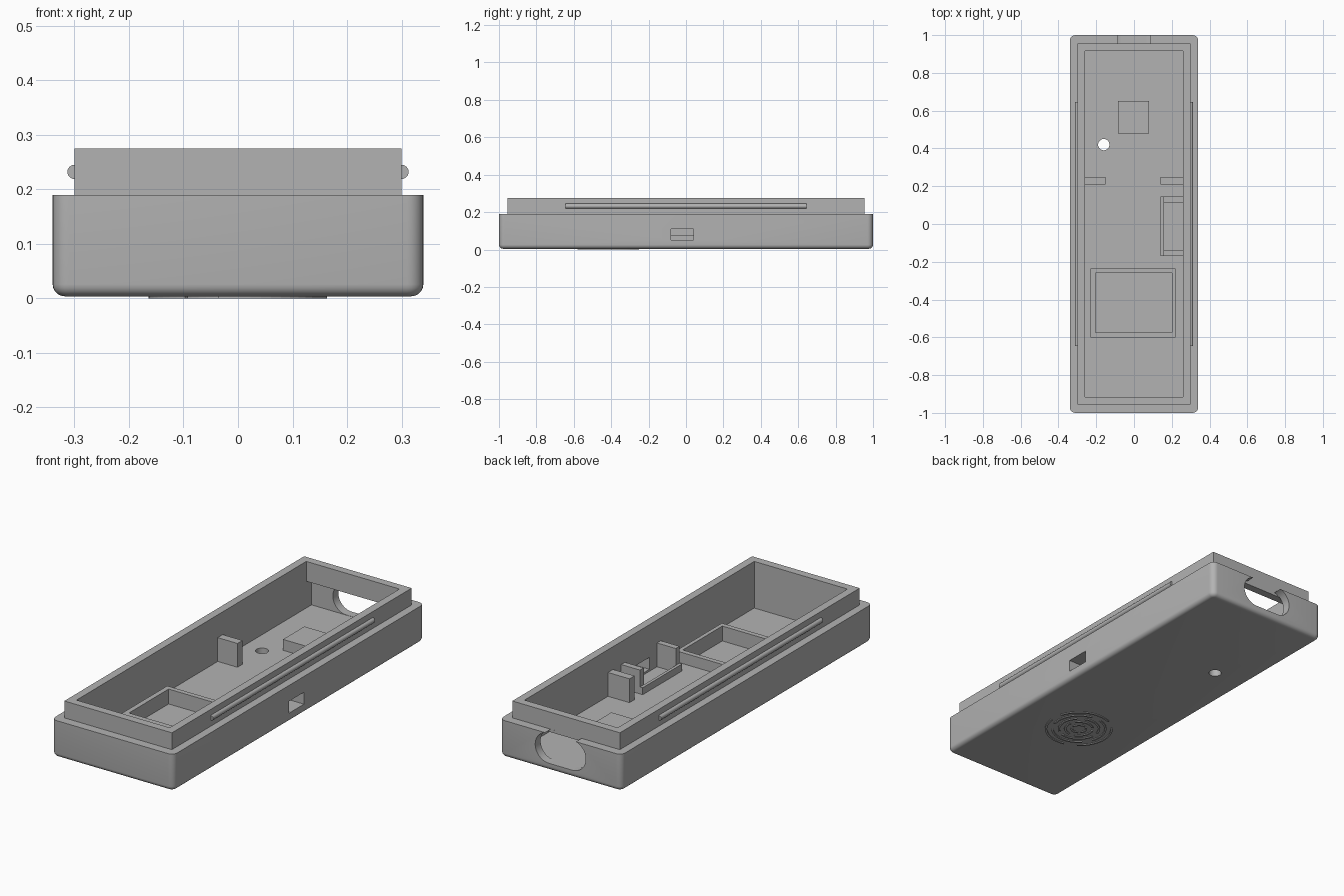
import bpy, bmesh, math
from mathutils import Vector, Matrix

cube = bpy.data.objects.get("Cube")
if cube:
    bpy.data.objects.remove(cube, do_unlink=True)

grey = bpy.data.materials.new("matte_grey")
grey.use_nodes = True
grey.diffuse_color = (0.45, 0.45, 0.45, 1)
grey.node_tree.nodes["Principled BSDF"].inputs["Base Color"].default_value = (0.45, 0.45, 0.45, 1)


def add_object(name, bm):
    bmesh.ops.recalc_face_normals(bm, faces=bm.faces)
    mesh = bpy.data.meshes.new(name)
    bm.to_mesh(mesh)
    bm.free()
    mesh.materials.append(grey)
    obj = bpy.data.objects.new(name, mesh)
    bpy.context.collection.objects.link(obj)
    return obj


def box_mesh(x, y, z):
    """Box from three (low, high) ranges."""
    bm = bmesh.new()
    size = [b - a for a, b in (x, y, z)]
    mid = [(a + b) / 2 for a, b in (x, y, z)]
    bmesh.ops.create_cube(bm, size=1, matrix=Matrix.Translation(mid) @ Matrix.Diagonal((*size, 1)))
    return bm


def box(name, x, y, z):
    return add_object(name, box_mesh(x, y, z))


def cylinder(name, centre, radius, length, axis, sides=32):
    bm = bmesh.new()
    turn = Vector(axis).to_track_quat('Z', 'Y').to_matrix().to_4x4()
    bmesh.ops.create_cone(bm, cap_ends=True, segments=sides, radius1=radius, radius2=radius,
                          depth=length, matrix=Matrix.Translation(centre) @ turn)
    return add_object(name, bm)


def activate(obj):
    bpy.ops.object.select_all(action='DESELECT')
    obj.select_set(True)
    bpy.context.view_layer.objects.active = obj


def combine(obj, tool, operation):
    """Apply a boolean and discard the tool."""
    mod = obj.modifiers.new("cut", 'BOOLEAN')
    mod.operation, mod.solver, mod.object = operation, 'EXACT', tool
    activate(obj)
    bpy.ops.object.modifier_apply(modifier=mod.name)
    bpy.data.objects.remove(tool, do_unlink=True)


def smooth(obj):
    activate(obj)
    bpy.ops.object.shade_smooth_by_angle(angle=math.radians(30))


# Outer shell with rounded corners and a rounded bottom edge
FLOOR = 0.04
bm = box_mesh((-0.34, 0.34), (-1, 1), (0.004, 0.19))
upright = [e for e in bm.edges if abs(e.verts[0].co.z - e.verts[1].co.z) > 0.1]
bmesh.ops.bevel(bm, geom=upright, offset=0.03, segments=6, profile=0.5, affect='EDGES')
rim = [e for e in bm.edges if all(v.co.z < 0.01 for v in e.verts)]
bmesh.ops.bevel(bm, geom=rim, offset=0.022, segments=5, profile=0.5, affect='EDGES')
shell = add_object("case_shell", bm)

# Raised lip, then the main cavity
combine(shell, box("lip", (-0.3, 0.3), (-0.955, 0.955), (0.1, 0.275)), 'UNION')
combine(shell, box("cavity", (-0.26, 0.26), (-0.915, 0.915), (FLOOR, 0.4)), 'DIFFERENCE')

# Recess under the lip at the back, and the rounded opening behind it
combine(shell, box("recess", (-0.26, 0.26), (0.9, 0.957), (FLOOR, 0.175)), 'DIFFERENCE')
opening = box("opening", (-0.065, 0.065), (0.9551, 1.1), (0.041, 0.193))
for side in (-1, 1):
    combine(opening, cylinder("opening_end", (side * 0.065, 1.02755, 0.117), 0.076, 0.1449, (0, 1, 0), 48), 'UNION')
combine(shell, opening, 'DIFFERENCE')

# Side port, round floor hole, thinned floor in the tray
combine(shell, box("port", (0.2, 0.4), (-0.08, 0.04), (0.05, 0.11)), 'DIFFERENCE')
combine(shell, cylinder("floor_hole", (-0.16, 0.42, 0.02), 0.03, 0.1, (0, 0, 1)), 'DIFFERENCE')
combine(shell, box("tray_well", (-0.205, 0.2), (-0.575, -0.26), (0.02, 0.1)), 'DIFFERENCE')
smooth(shell)

# Snap ridges along both sides of the lip
for side, label in ((1, "left"), (-1, "right")):
    smooth(cylinder(label + "_snap_ridge", (side * 0.3, 0, 0.232), 0.013, 1.29, (0, 1, 0), 24))

# Open tray on the floor
tray = box("tray_wall", (-0.23, 0.22), (-0.6, -0.235), (FLOOR - 0.01, 0.095))
combine(tray, box("tray_inside", (-0.205, 0.2), (-0.575, -0.26), (0, 0.2)), 'DIFFERENCE')

# Board supports and bracket beside the port
box("floor_block", (-0.085, 0.08), (0.48, 0.65), (FLOOR - 0.01, 0.095))
box("right_post", (-0.265, -0.15), (0.21, 0.25), (FLOOR - 0.01, 0.16))
box("left_post", (0.14, 0.265), (0.21, 0.25), (FLOOR - 0.01, 0.16))
box("bracket_front", (0.155, 0.265), (-0.17, -0.14), (FLOOR - 0.01, 0.16))
box("bracket_back", (0.155, 0.265), (0.115, 0.145), (FLOOR - 0.01, 0.16))
box("bracket_strip", (0.14, 0.155), (-0.17, 0.145), (FLOOR - 0.01, 0.075))


# Grille of concentric arcs under the tray
def arc(name, radius, start, sweep, width=0.01):
    bm = bmesh.new()
    steps = 14
    ring = []
    for i in range(steps + 1):
        a = start + sweep * i / steps
        ring.append([bm.verts.new((r * math.cos(a), r * math.sin(a) - 0.415, z))
                     for r, z in ((radius, 0), (radius + width, 0), (radius + width, 0.006), (radius, 0.006))])
    for p, q in zip(ring, ring[1:]):
        for k in range(4):
            n = (k + 1) % 4
            bm.faces.new((p[k], p[n], q[n], q[k]))
    bm.faces.new(ring[0])
    bm.faces.new(ring[-1])
    add_object(name, bm)


for level in range(5):
    for part in range(3):
        arc(f"grille_arc_{level}_{part}", 0.03 + level * 0.031,
            level * 0.6 + part * math.tau / 3, math.tau / 3 * 0.8)
